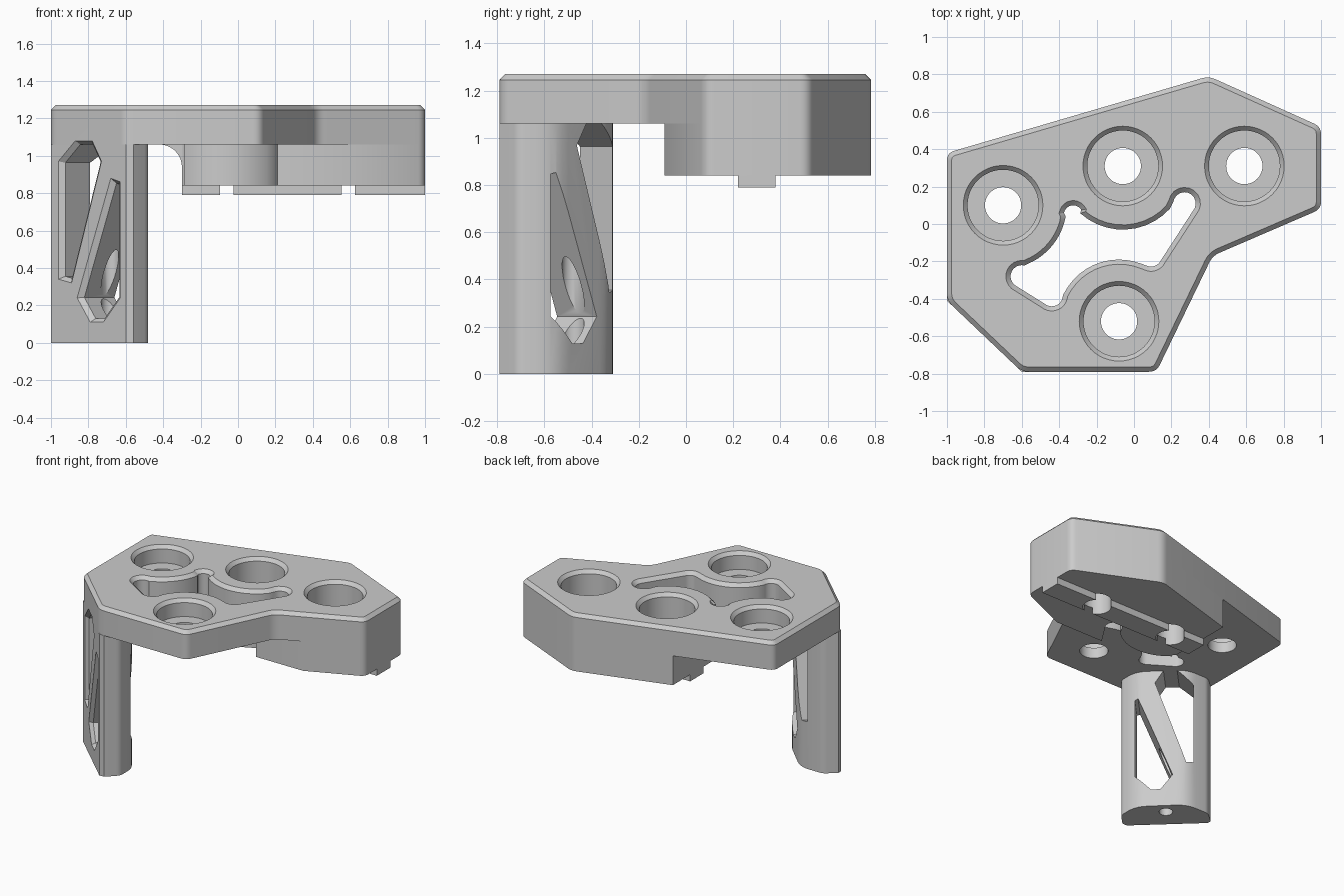
import bpy, bmesh
from math import radians, cos, sin
from mathutils import Vector

if "Cube" in bpy.data.objects:
    bpy.data.objects.remove(bpy.data.objects["Cube"])

grey = bpy.data.materials.new("grey_plastic")
grey.use_nodes = True
grey.diffuse_color = (0.6, 0.6, 0.6, 1)
grey.node_tree.nodes["Principled BSDF"].inputs["Base Color"].default_value = (0.6, 0.6, 0.6, 1)


def arc(cx, cy, r, a0, a1, n=10):
    angles = [radians(a0 + (a1 - a0) * i / n) for i in range(n + 1)]
    return [(cx + r * cos(a), cy + r * sin(a)) for a in angles]


def rounded(corners, n=5):
    """Replace each (x, y, size) corner with a short curve; size 0 stays sharp."""
    out, pts = [], [Vector(c[:2]) for c in corners]
    for i, p in enumerate(pts):
        d, a, b = corners[i][2], pts[i - 1], pts[(i + 1) % len(pts)]
        s, e = p + (a - p).normalized() * d, p + (b - p).normalized() * d
        for k in range(n + 1 if d else 1):
            t = k / n
            out.append(tuple(s * (1 - t) ** 2 + p * 2 * t * (1 - t) + e * t * t))
    return out


def offset(pts, d):
    """Move an outline outward by d."""
    vs = [Vector(p) for p in pts]
    area = sum(vs[i - 1].cross(vs[i]) for i in range(len(vs)))
    d = d if area > 0 else -d
    out = []
    for i, p in enumerate(vs):
        t1, t2 = (p - vs[i - 1]).normalized(), (vs[(i + 1) % len(vs)] - p).normalized()
        n1, n2 = Vector((t1.y, -t1.x)), Vector((t2.y, -t2.x))
        out.append(p + (n1 + n2) * d / max(0.5, 1 + n1.dot(n2)))
    return out


def loft(name, rings):
    """Skin a stack of matching 3D rings and cap both ends."""
    bm = bmesh.new()
    loops = [[bm.verts.new(p) for p in ring] for ring in rings]
    n = len(loops[0])
    for lo, hi in zip(loops, loops[1:]):
        for i in range(n):
            bm.faces.new((lo[i - 1], lo[i], hi[i], hi[i - 1]))
    bm.faces.new(loops[0])
    bm.faces.new(loops[-1])
    bmesh.ops.recalc_face_normals(bm, faces=bm.faces)
    mesh = bpy.data.meshes.new(name)
    bm.to_mesh(mesh)
    bm.free()
    mesh.materials.append(grey)
    ob = bpy.data.objects.new(name, mesh)
    bpy.context.collection.objects.link(ob)
    return ob


def prism(name, pts, levels):
    """Extrude an outline through (height, outward offset) levels."""
    return loft(name, [[(p[0], p[1], z) for p in offset(pts, d)] for z, d in levels])


def box(name, x0, x1, y0, y1, z0, z1):
    return prism(name, [(x0, y0), (x1, y0), (x1, y1), (x0, y1)], [(z0, 0), (z1, 0)])


def boolean(ob, cutters, op="DIFFERENCE"):
    for c in cutters:
        m = ob.modifiers.new("cut", "BOOLEAN")
        m.operation, m.object, m.solver = op, c, "EXACT"
    bpy.context.view_layer.update()
    deps = bpy.context.evaluated_depsgraph_get()
    mesh = bpy.data.meshes.new_from_object(ob.evaluated_get(deps))
    ob.modifiers.clear()
    ob.data = mesh


TOP, UNDER, LOW = 1.27, 1.06, 0.84

# Main solids: chamfered plate, thick block under it, key rail and leg
outline = rounded([(x, y, 0.04) for x, y in [
    (-1, 0.38), (-1, -0.41), (-0.6, -0.79), (0.12, -0.79),
    (0.42, -0.17), (1, 0.08), (1, 0.52), (0.4, 0.79)]])
plate = prism("top_plate", outline, [(UNDER, 0), (TOP - 0.025, 0), (TOP, -0.025)])
block = prism("lower_block", outline, [(LOW, 0), (UNDER, 0)])
limit = box("block_limit", -0.3, 1.2, -0.09, 1, 0.5, 1.5)
boolean(block, [limit], "INTERSECT")
rail = box("key_rail", -0.3, 1, 0.22, 0.38, 0.79, LOW)
leg_line = rounded([(-1, -0.41, 0), (-0.6, -0.79, 0), (-0.56, -0.79, 0), (-0.48, -0.71, 0.03),
                    (-0.48, -0.555, 0.08), (-0.73, -0.31, 0.08), (-0.92, -0.31, 0.03), (-1, -0.38, 0)])
leg = prism("leg", leg_line, [(0, 0), (UNDER, 0)])

# Concave fillet where the block end meets the plate
curve = [(-0.3, UNDER)] + arc(-0.42, 0.94, 0.12, 90, 0)
fillet = loft("block_fillet", [[(x, y, z) for x, z in curve] for y in (0.1, 0.22)])

# Wavy slot that wraps around the screw holes
slot_line = (arc(-0.7, 0.1, 0.34, -68, -10) + arc(-0.325, 0.05, 0.05, 170, 30)
             + arc(-0.06, 0.31, 0.34, 228, 318) + arc(0.27, 0.11, 0.06, 170, -25)
             + arc(0.09, -0.168, 0.06, -25, -100) + arc(-0.08, -0.52, 0.33, 68, 146)
             + arc(-0.44, -0.38, 0.06, 0, -130) + arc(-0.6, -0.28, 0.06, 230, 75))
slot = prism("slot_cutter", slot_line, [(0.6, 0), (TOP - 0.025, 0), (TOP + 0.01, 0.035)])

# Counterbored screw holes with a chamfered mouth
holes = []
for x, y, floor in [(-0.7, 0.1, 1.14), (-0.08, -0.52, 1.14), (-0.06, 0.31, 1.02), (0.59, 0.31, 1.02)]:
    steps = [(0.6, 0.097), (floor, 0.097), (floor, 0.19), (TOP - 0.025, 0.19), (TOP + 0.01, 0.222)]
    holes.append(loft("hole_cutter", [[(px, py, z) for px, py in arc(x, y, r, 0, 352.5, 47)]
                                      for z, r in steps]))

# Truss windows with a chamfered mouth, swept square to the diagonal leg face
across = Vector((0.69, 0.72, 0))


def window(pts):
    rings = []
    for depth, grow in [(-0.05, 0), (0, 0), (0.025, -0.02), (0.3, -0.02)]:
        rings.append([Vector((x, -0.41 - 0.95 * (x + 1), z)) + across * depth
                      for x, z in offset(pts, grow)])
    return loft("window_cutter", rings)


windows = [window([(-0.96, 0.34), (-0.96, 0.97), (-0.87, 1.08), (-0.78, 1.08),
                   (-0.73, 0.97), (-0.89, 0.32)]),
           window([(-0.86, 0.24), (-0.79, 0.11), (-0.72, 0.11), (-0.63, 0.24),
                   (-0.63, 0.86), (-0.68, 0.88)])]

# Screw bore up through the foot
bore = prism("bore_cutter", arc(-0.685, -0.478, 0.047, 0, 345, 23), [(-0.1, 0), (0.5, 0)])

boolean(plate, [slot] + holes + windows)
boolean(block, [slot] + holes[2:])
boolean(rail, holes[2:])
boolean(leg, windows + [bore])
for helper in [slot, limit, bore] + holes + windows:
    bpy.data.objects.remove(helper)

# Smooth the curved walls and keep the edges crisp
for ob in (plate, block, rail, leg, fillet):
    bpy.ops.object.select_all(action="DESELECT")
    ob.select_set(True)
    bpy.context.view_layer.objects.active = ob
    bpy.ops.object.shade_smooth_by_angle(angle=radians(30))
